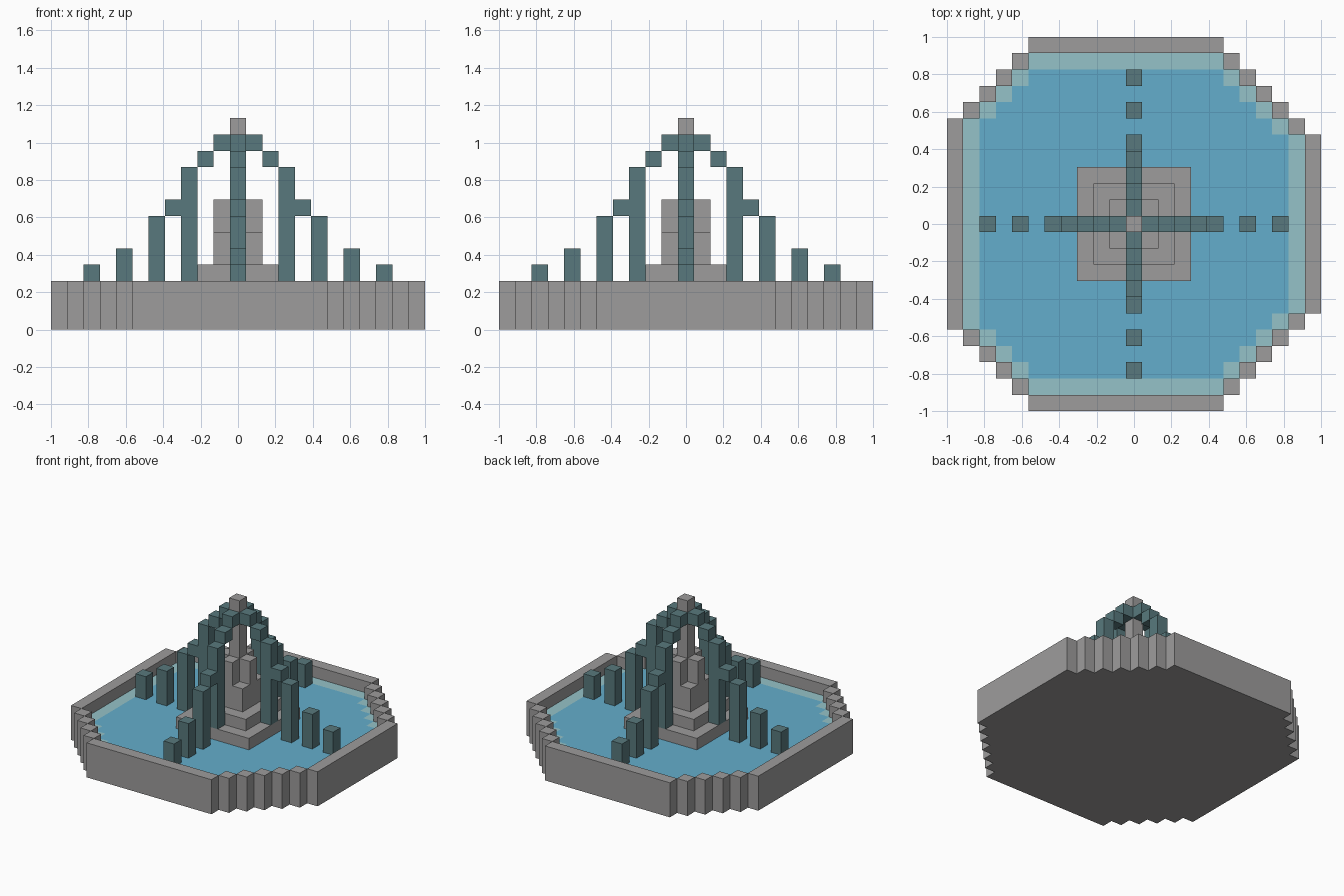
import bpy, bmesh
from mathutils import Vector

if "Cube" in bpy.data.objects:
    bpy.data.objects.remove(bpy.data.objects["Cube"])

U = 2 / 23  # edge length of one block; block index 0 is centred on the axis


def srgb(*c):
    return [((v / 255 + 0.055) / 1.055) ** 2.4 for v in c] + [1.0]


def material(name, *c):
    m = bpy.data.materials.new(name)
    m.diffuse_color = srgb(*c)
    m.use_nodes = True
    m.node_tree.nodes["Principled BSDF"].inputs["Base Color"].default_value = m.diffuse_color
    return m


stone = material("grey stone", 157, 156, 156)
jet_mat = material("dark teal jet", 88, 121, 125)
water_mat = material("blue water", 100, 174, 204)
foam_mat = material("pale water edge", 149, 194, 200)


def finish(name, bm, mat):
    bmesh.ops.remove_doubles(bm, verts=bm.verts[:], dist=1e-4)
    me = bpy.data.meshes.new(name)
    bm.to_mesh(me)
    bm.free()
    me.materials.append(mat)
    ob = bpy.data.objects.new(name, me)
    bpy.context.collection.objects.link(ob)
    return ob


def blocks(name, cells, mat, only_top=False):
    """Mesh a set of (x, y, z) blocks, keeping only the exposed sides."""
    bm = bmesh.new()
    for c in cells:
        for axis in range(3):
            for s in (-1, 1):
                if only_top and (axis, s) != (2, 1):
                    continue
                n = list(c)
                n[axis] += s
                if tuple(n) in cells:
                    continue
                a, b = (axis + 1) % 3, (axis + 2) % 3
                ring = [(-.5, -.5), (.5, -.5), (.5, .5), (-.5, .5)][::s]
                quad = []
                for p, q in ring:
                    v = Vector((c[0], c[1], c[2] + .5))
                    v[axis] += s / 2
                    v[a] += p
                    v[b] += q
                    quad.append(bm.verts.new(v * U))
                bm.faces.new(quad)
    return finish(name, bm, mat)


def column(x, y, z0, z1):
    return {(x, y, z) for z in range(z0, z1)}


def square(r, z0, z1):
    return {(x, y, z) for x in range(-r, r + 1) for y in range(-r, r + 1)
            for z in range(z0, z1)}


# Basin plan: octagon with stepped corners, one block wider on the left
def inside(x, y):
    a = abs(y)
    return a <= 11 and -min(11, 17 - a) <= x <= min(11, 16 - a)


def near(x, y):
    return [(x + 1, y), (x - 1, y), (x, y + 1), (x, y - 1)]


plan = {(x, y) for x in range(-11, 12) for y in range(-11, 12) if inside(x, y)}
rim = {c for c in plan if any(n not in plan for n in near(*c))}
pool = plan - rim
foam = {c for c in pool if any(n in rim for n in near(*c))}

# Floor and surrounding wall
basin = {(x, y, 0) for x, y in plan} | {(x, y, z) for x, y in rim for z in (1, 2)}
blocks("basin", basin, stone)

# Water surface and its pale margin
blocks("water", {(x, y, 1) for x, y in pool - foam}, water_mat, True)
blocks("water_margin", {(x, y, 1) for x, y in foam}, foam_mat, True)

# Stepped pedestal, buttresses and central spout
pedestal = square(3, 2, 3) | square(2, 3, 4) | square(1, 4, 6)
for x, y in near(0, 0):
    pedestal |= column(x, y, 6, 8)
pedestal |= column(0, 0, 6, 13)
blocks("pedestal", pedestal, stone)

# Four matching arched jets: (distance from axis, bottom, top)
arch = [(1, 11, 12), (2, 10, 11), (3, 3, 10), (4, 7, 8),
        (5, 2, 7), (7, 2, 5), (9, 2, 4)]
for side, (dx, dy) in zip(("right", "left", "back", "front"), near(0, 0)):
    cells = set()
    for k, z0, z1 in arch:
        cells |= column(dx * k, dy * k, z0, z1)
    blocks("jet_" + side, cells, jet_mat)
